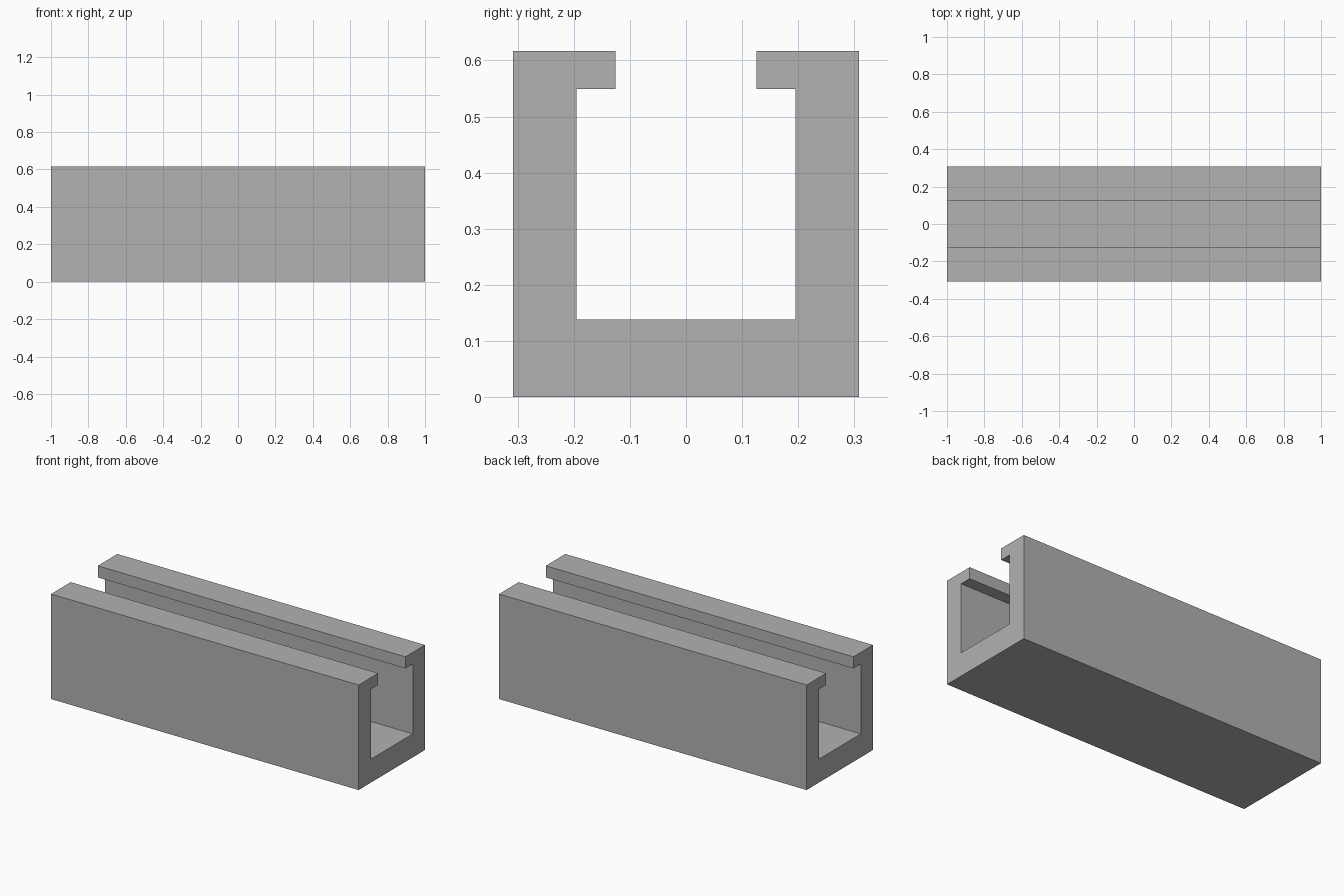
import bpy
import bmesh

default = bpy.data.objects.get("Cube")
if default:
    bpy.data.objects.remove(default, do_unlink=True)

# Plain grey material
grey = bpy.data.materials.new("plain grey")
grey.use_nodes = True
colour = (0.445, 0.445, 0.445, 1.0)
grey.diffuse_color = colour
grey.node_tree.nodes["Principled BSDF"].inputs["Base Color"].default_value = colour

LENGTH = 2.0
HEIGHT = 0.617
OUTER, INNER, SLOT = 0.308, 0.195, 0.126   # half widths
FLOOR, LIP = 0.138, 0.549                  # heights of floor and lip underside

# Half of the slotted section (y, z), mirrored to close the outline
half = [(OUTER, 0), (OUTER, HEIGHT), (SLOT, HEIGHT),
        (SLOT, LIP), (INNER, LIP), (INNER, FLOOR)]
outline = half + [(-y, z) for y, z in reversed(half)]

# Extrude the section along the channel
bm = bmesh.new()
section = bm.faces.new([bm.verts.new((-LENGTH / 2, y, z)) for y, z in outline])
extruded = bmesh.ops.extrude_face_region(bm, geom=[section], use_keep_orig=True)
end_verts = [v for v in extruded["geom"] if isinstance(v, bmesh.types.BMVert)]
bmesh.ops.translate(bm, verts=end_verts, vec=(LENGTH, 0, 0))
bmesh.ops.recalc_face_normals(bm, faces=bm.faces)

mesh = bpy.data.meshes.new("slotted_channel")
bm.to_mesh(mesh)
bm.free()
mesh.materials.append(grey)
channel = bpy.data.objects.new("slotted_channel", mesh)
bpy.context.collection.objects.link(channel)
